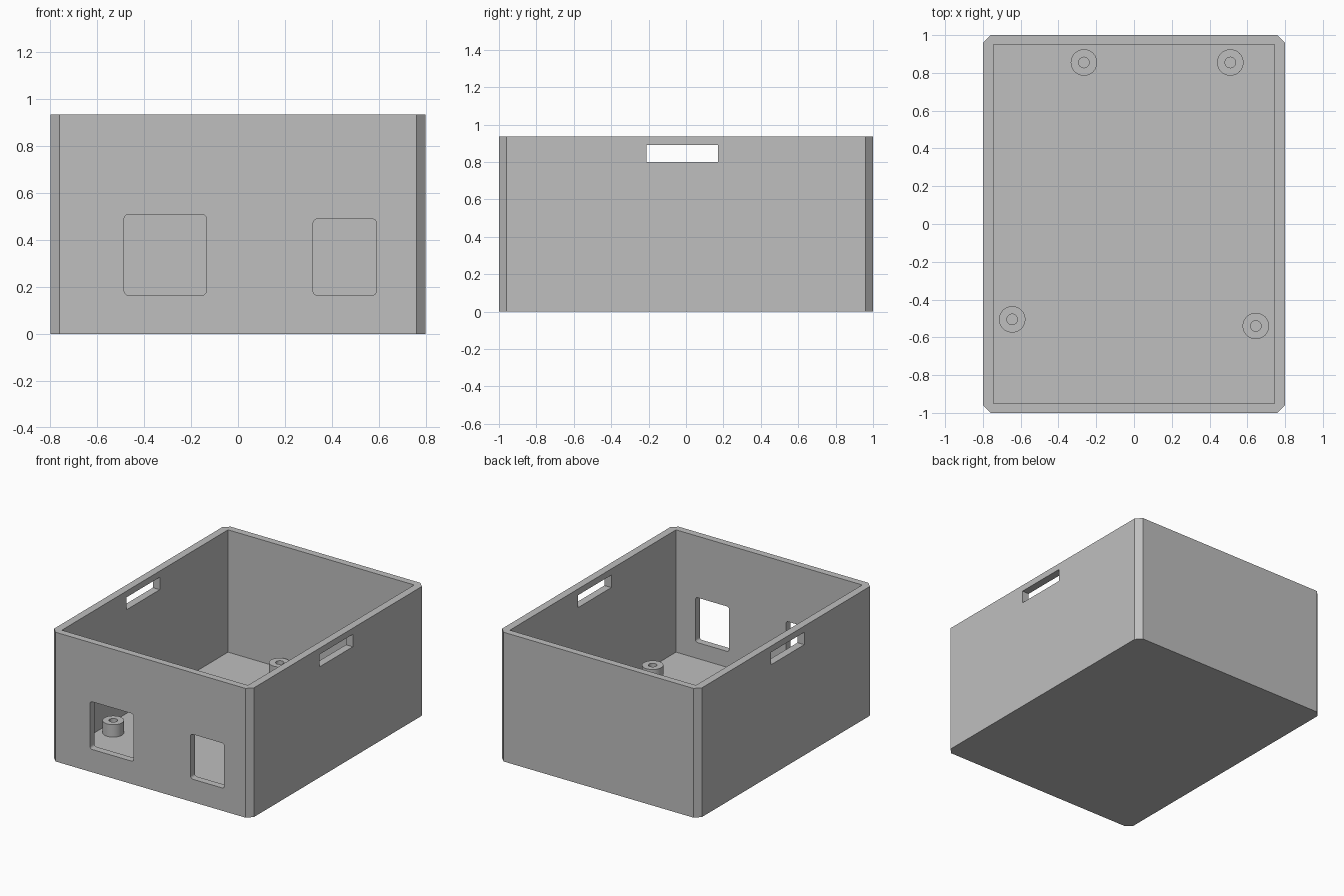
import bpy, bmesh, math
from mathutils import Matrix

if "Cube" in bpy.data.objects:
    bpy.data.objects.remove(bpy.data.objects["Cube"])

W, D, H = 0.8, 1.0, 0.935          # half width, half depth, height
IN_W, IN_D, FLOOR = 0.745, 0.95, 0.05
CHAMFER = 0.04

grey = bpy.data.materials.new("light_grey")
grey.diffuse_color = (0.52, 0.52, 0.52, 1)
grey.use_nodes = True
grey.node_tree.nodes["Principled BSDF"].inputs["Base Color"].default_value = grey.diffuse_color


def finish(name, bm):
    bmesh.ops.recalc_face_normals(bm, faces=bm.faces)
    me = bpy.data.meshes.new(name)
    bm.to_mesh(me)
    bm.free()
    ob = bpy.data.objects.new(name, me)
    me.materials.append(grey)
    bpy.context.collection.objects.link(ob)
    return ob


def block(name, x0, x1, y0, y1, z0, z1, axis=None, size=0, segments=1):
    """Box, with the edges along one axis bevelled when axis is given."""
    bm = bmesh.new()
    bmesh.ops.create_cube(bm, size=1)
    bm.transform(Matrix.Translation(((x0 + x1) / 2, (y0 + y1) / 2, (z0 + z1) / 2))
                 @ Matrix.Diagonal((x1 - x0, y1 - y0, z1 - z0, 1)))
    if axis is not None:
        edges = [e for e in bm.edges
                 if abs(e.verts[0].co[axis] - e.verts[1].co[axis]) > 1e-4]
        bmesh.ops.bevel(bm, geom=edges, offset=size, segments=segments,
                        profile=0.5, affect='EDGES')
    return finish(name, bm)


# Open box with chamfered upright corners
case = block("case", -W, W, -D, D, 0, H, axis=2, size=CHAMFER)
cutters = [
    block("cavity_cutter", -IN_W, IN_W, -IN_D, IN_D, FLOOR, H + 0.2),
    # Rounded port openings in the front wall
    block("left_port_cutter", -0.485, -0.135, -1.1, -0.9, 0.165, 0.51, 1, 0.018, 4),
    block("right_port_cutter", 0.32, 0.59, -1.1, -0.9, 0.165, 0.49, 1, 0.018, 4),
    # Latch slots near the rim of both side walls
    block("left_slot_cutter", -0.9, -0.7, -0.21, 0.17, 0.80, 0.89),
    block("right_slot_cutter", 0.7, 0.9, -0.21, 0.17, 0.80, 0.89),
]
for c in cutters:
    m = case.modifiers.new(c.name, 'BOOLEAN')
    m.operation, m.solver, m.object = 'DIFFERENCE', 'EXACT', c

# Bake the cuts, then drop the cutters
bpy.context.view_layer.update()
deps = bpy.context.evaluated_depsgraph_get()
baked = bpy.data.meshes.new_from_object(case.evaluated_get(deps))
case.modifiers.clear()
case.data = baked
baked.materials.clear()
baked.materials.append(grey)
for p in baked.polygons:
    p.material_index = 0
for c in cutters:
    bpy.data.objects.remove(c)


# Hollow screw posts on the floor
def post(name, x, y, r=0.07, hole=0.028, top=0.14, n=40):
    bm = bmesh.new()
    profile = [(hole, FLOOR), (hole, top), (r, top), (r, FLOOR)]
    rings = [[bm.verts.new((x + q * math.cos(2 * math.pi * i / n),
                            y + q * math.sin(2 * math.pi * i / n), z))
              for i in range(n)] for q, z in profile]
    for a, b in zip(rings, rings[1:]):
        for i in range(n):
            j = (i + 1) % n
            bm.faces.new((a[i], a[j], b[j], b[i]))
    # Outward from the solid: the outer wall is the last band
    ob = finish(name, bm)
    bpy.ops.object.select_all(action='DESELECT')
    ob.select_set(True)
    bpy.context.view_layer.objects.active = ob
    bpy.ops.object.shade_smooth_by_angle(angle=math.radians(30))


for i, (x, y) in enumerate([(-0.265, 0.855), (0.51, 0.855),
                            (-0.645, -0.505), (0.645, -0.54)], 1):
    post(f"screw_post_{i}", x, y)
